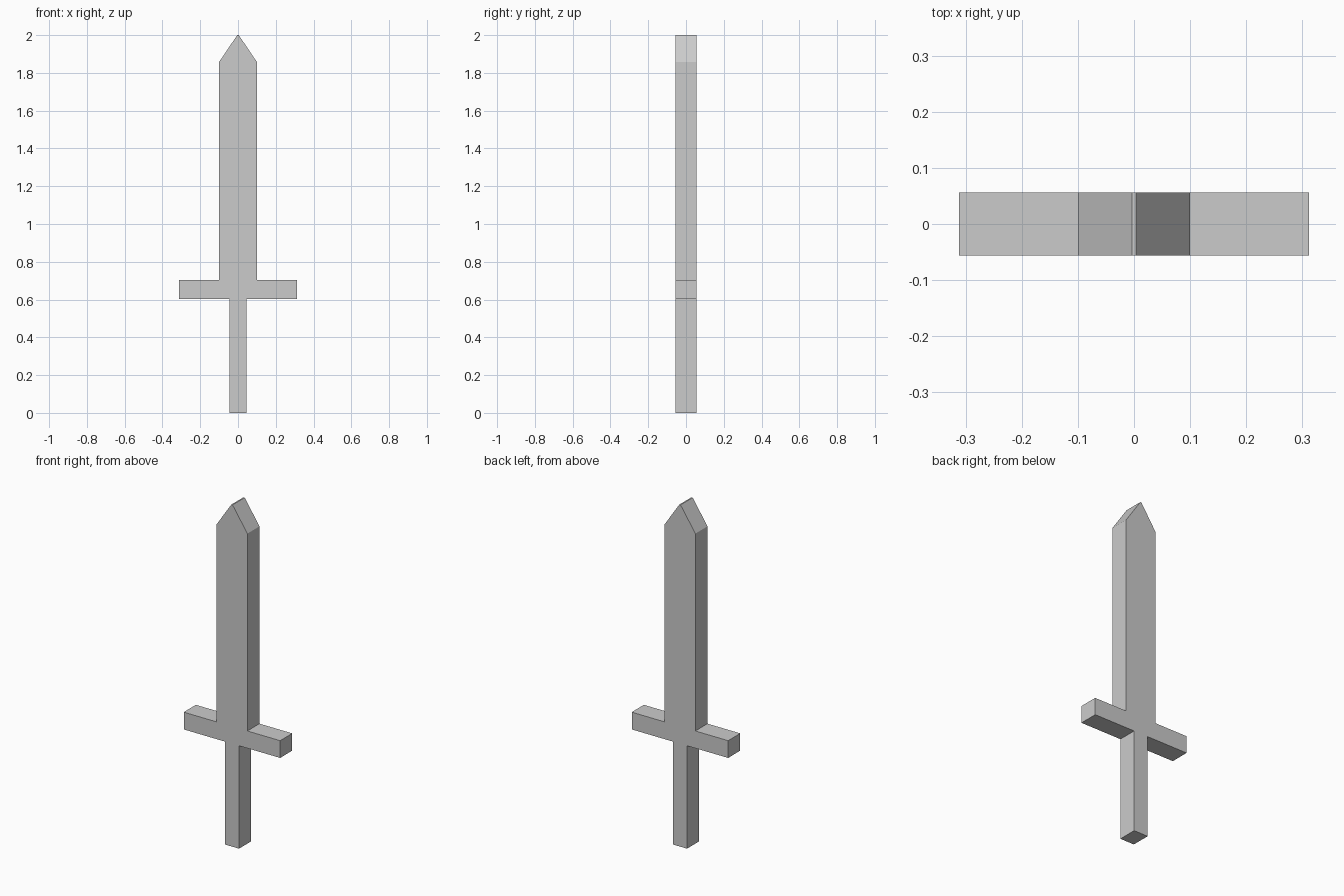
import bpy
import bmesh

if "Cube" in bpy.data.objects:
    bpy.data.objects.remove(bpy.data.objects["Cube"])

HALF_DEPTH = 0.056

# Right half of the outline (x, z), from the grip base up to the blade tip
half_outline = [
    (0.046, 0.0), (0.046, 0.602),       # grip
    (0.312, 0.602), (0.312, 0.703),     # crossguard
    (0.1, 0.703), (0.1, 1.858),         # blade edge
    (0.004, 2.0),                       # narrow flat tip
]
outline = half_outline + [(-x, z) for x, z in reversed(half_outline)]

# Sword: one continuous flat silhouette extruded through its thickness
bm = bmesh.new()
front = bm.faces.new([bm.verts.new((x, -HALF_DEPTH, z)) for x, z in outline])
result = bmesh.ops.extrude_face_region(bm, geom=[front], use_keep_orig=True)
back_verts = [v for v in result["geom"] if isinstance(v, bmesh.types.BMVert)]
bmesh.ops.translate(bm, vec=(0, 2 * HALF_DEPTH, 0), verts=back_verts)
bmesh.ops.recalc_face_normals(bm, faces=bm.faces)

mesh = bpy.data.meshes.new("sword")
bm.to_mesh(mesh)
bm.free()
sword = bpy.data.objects.new("sword", mesh)
bpy.context.collection.objects.link(sword)
